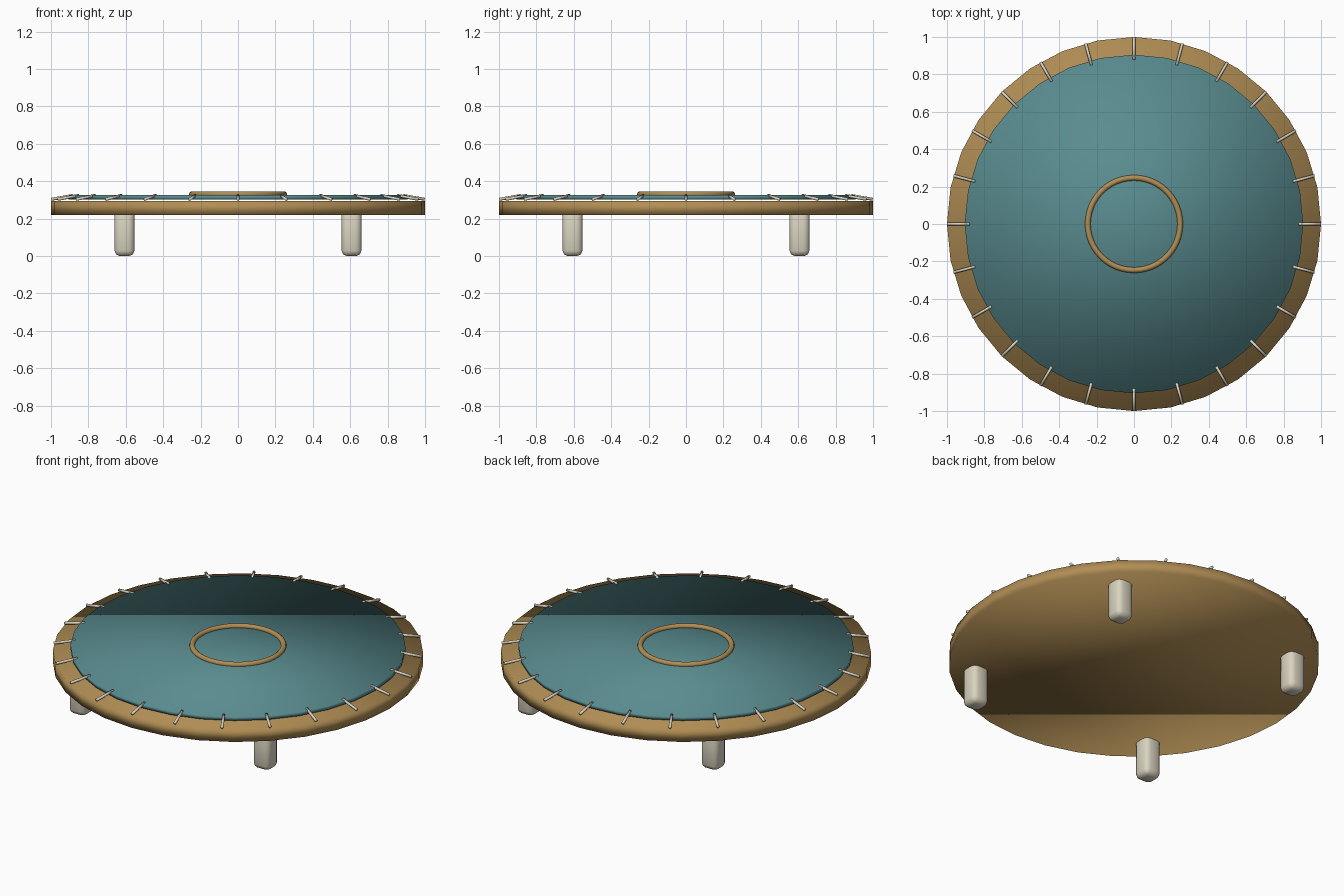
import bpy
import bmesh
from math import cos, sin, radians
from mathutils import Matrix, Vector

if "Cube" in bpy.data.objects:
    bpy.data.objects.remove(bpy.data.objects["Cube"], do_unlink=True)


def material(name, rgb):
    mat = bpy.data.materials.new(name)
    mat.use_nodes = True
    mat.diffuse_color = (*rgb, 1)
    bsdf = mat.node_tree.nodes["Principled BSDF"]
    bsdf.inputs["Base Color"].default_value = (*rgb, 1)
    bsdf.inputs["Roughness"].default_value = 0.7
    return mat


tan = material("tan wood", (0.44, 0.27, 0.09))
teal = material("teal hide", (0.10, 0.26, 0.275))
ivory = material("ivory", (0.70, 0.65, 0.52))


def finish(name, bm, mat):
    """Turn a bmesh into a smooth-shaded object."""
    for face in bm.faces:
        face.smooth = True
    mesh = bpy.data.meshes.new(name)
    bm.to_mesh(mesh)
    bm.free()
    mesh.materials.append(mat)
    obj = bpy.data.objects.new(name, mesh)
    bpy.context.collection.objects.link(obj)
    return obj


def rod(name, start, end, radius, sides, mat):
    """Capped cylinder between two points."""
    start, end = Vector(start), Vector(end)
    axis = end - start
    turn = axis.to_track_quat("Z", "Y").to_matrix().to_4x4()
    bm = bmesh.new()
    bmesh.ops.create_cone(bm, cap_ends=True, segments=sides, radius1=radius,
                          radius2=radius, depth=axis.length,
                          matrix=Matrix.Translation((start + end) / 2) @ turn)
    return finish(name, bm, mat)


# Round base and the hide disc just above it
rod("base_disc", (0, 0, 0.22), (0, 0, 0.293), 1.0, 32, tan)
rod("hide_disc", (0, 0, 0.302), (0, 0, 0.325), 0.905, 32, teal)

# Raised ring in the middle of the hide
bpy.ops.mesh.primitive_torus_add(major_segments=48, minor_segments=10,
                                 major_radius=0.247, minor_radius=0.015,
                                 location=(0, 0, 0.33))
ring = bpy.context.object
ring.name = "centre_ring"
ring.data.materials.append(tan)
bpy.ops.object.shade_smooth()

# Sloping pegs that pin the hide to the rim
PEGS = 24
for i in range(PEGS):
    a = radians(i * 360 / PEGS)
    inner = (0.88 * cos(a), 0.88 * sin(a), 0.324)
    outer = (0.998 * cos(a), 0.998 * sin(a), 0.303)
    rod(f"rim_peg_{i + 1}", inner, outer, 0.008, 8, ivory)

# Four rounded square legs
for side, x in (("left", 1), ("right", -1)):
    for end, y in (("front", -1), ("back", 1)):
        bm = bmesh.new()
        place = Matrix.Translation((0.607 * x, 0.607 * y, 0.125))
        bmesh.ops.create_cube(bm, size=1,
                              matrix=place @ Matrix.Diagonal((0.106, 0.106, 0.25, 1)))
        bmesh.ops.bevel(bm, geom=bm.edges[:], offset=0.028, segments=2,
                        profile=0.5, affect="EDGES")
        finish(f"{end}_{side}_leg", bm, ivory)
